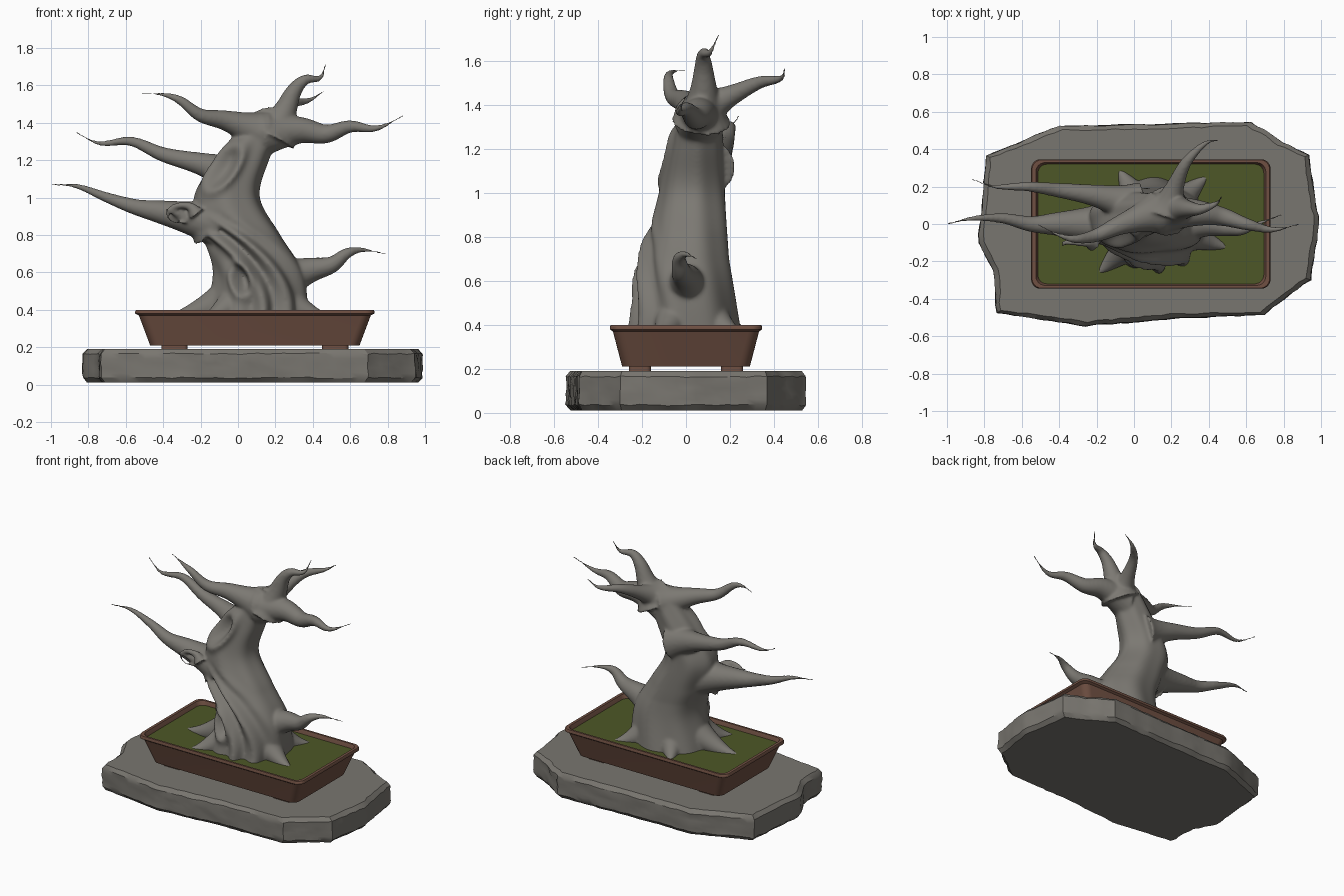
import bpy, bmesh, math, random
from mathutils import Vector

random.seed(4)
cube = bpy.data.objects.get("Cube")
if cube:
    bpy.data.objects.remove(cube)


def material(name, rgb):
    m = bpy.data.materials.new(name)
    m.use_nodes = True
    m.diffuse_color = (*rgb, 1)
    bsdf = next(n for n in m.node_tree.nodes if n.type == 'BSDF_PRINCIPLED')
    bsdf.inputs["Base Color"].default_value = (*rgb, 1)
    return m


BARK = material("grey bark", (.2, .19, .17))
STONE = material("grey stone", (.19, .18, .16))
CLAY = material("brown clay", (.16, .08, .055))
MOSS = material("green moss", (.075, .095, .02))


def add_rings(bm, rings):
    """Skin a stack of equal-sized rings and cap both ends."""
    loops = [[bm.verts.new(point) for point in ring] for ring in rings]
    for lower, upper in zip(loops, loops[1:]):
        for i in range(len(lower)):
            bm.faces.new((lower[i - 1], lower[i], upper[i], upper[i - 1]))
    bm.faces.new(loops[0][::-1])
    bm.faces.new(loops[-1])


def finish(name, bm, mat):
    bmesh.ops.recalc_face_normals(bm, faces=bm.faces)
    mesh = bpy.data.meshes.new(name)
    bm.to_mesh(mesh)
    bm.free()
    mesh.materials.append(mat)
    ob = bpy.data.objects.new(name, mesh)
    bpy.context.collection.objects.link(ob)
    bpy.ops.object.select_all(action='DESELECT')
    bpy.context.view_layer.objects.active = ob
    ob.select_set(True)
    bpy.ops.object.shade_smooth_by_angle(angle=math.radians(30))
    return ob


def loft(name, rings, mat):
    bm = bmesh.new()
    add_rings(bm, rings)
    return finish(name, bm, mat)


def spline(points, steps):
    """Smooth curve through the given points."""
    p = [Vector(q) for q in points]
    p = [p[0] * 2 - p[1]] + p + [p[-1] * 2 - p[-2]]
    out = []
    for a, b, c, d in zip(p, p[1:], p[2:], p[3:]):
        for s in range(steps):
            t = s / steps
            out.append(b + (c - a) * (t / 2) + (a * 2 - b * 5 + c * 4 - d) * (t * t / 2)
                       + (b * 3 - a - c * 3 + d) * (t ** 3 / 2))
    return out + [p[-2]]


def rounded_rect(cx, cy, half_x, half_y, radius, z, steps=6):
    ring = []
    for quarter, (sx, sy) in enumerate([(1, 1), (-1, 1), (-1, -1), (1, -1)]):
        for s in range(steps + 1):
            a = (quarter + s / steps) * math.pi / 2
            ring.append((cx + sx * (half_x - radius) + radius * math.cos(a),
                         cy + sy * (half_y - radius) + radius * math.sin(a), z))
    return ring


# Stone slab: rough outline with a chipped edge
outline = [Vector(p) for p in (
    (-.8, .37), (-.4, .53), (.63, .55), (.8, .44), (.94, .37), (1, 0), (.95, -.3),
    (.7, -.49), (.25, -.51), (-.26, -.55), (-.74, -.48), (-.76, -.25), (-.84, -.1))]
edge = []
for start, end in zip(outline, outline[1:] + outline[:1]):
    count = math.ceil((end - start).length / .05)
    edge += [start.lerp(end, i / count) * random.uniform(.99, 1) for i in range(count)]
LAYERS = 7
rings = []
for layer in range(LAYERS + 1):
    outer = layer in (0, LAYERS)
    ring = []
    for p in edge:
        q = p * (1 - ((.025 if outer else 0) + random.uniform(0, .008)) / p.length)
        wobble = 0 if outer else random.uniform(-.004, .004)
        ring.append((q.x, q.y, .01 + .18 * layer / LAYERS + wobble))
    rings.append(ring)
loft("stone_slab", rings, STONE)

# Pot with lip: each step is (outset, height)
POT_X = .09
profile = [(0, .21), (.06, .37), (.08, .38), (.08, .39), (.075, .4), (.055, .4),
           (.05, .39), (.04, .36)]
loft("pot", [rounded_rect(POT_X, 0, .56 + out, .29 + .7 * out, .05, z)
             for out, z in profile], CLAY)
loft("moss", [rounded_rect(POT_X, 0, .605, .32, .05, z) for z in (.36, .372)], MOSS)
for side, sx in (("right", -1), ("left", 1)):
    for end, sy in (("front", -1), ("back", 1)):
        loft(f"pot_foot_{end}_{side}",
             [rounded_rect(POT_X + sx * .43, sy * .21, .07, .05, .02, z) for z in (.18, .22)], CLAY)


def hollow(x, z, cx, cz, tilt, length, width):
    """Depth of an oval hollow with a raised lip."""
    u = (x - cx) * math.sin(tilt) + (z - cz) * math.cos(tilt)
    v = (x - cx) * math.cos(tilt) - (z - cz) * math.sin(tilt)
    e = math.hypot(u / length, v / width)
    return .04 * math.exp(-2 * e * e) - .03 * math.exp(-((e - 1) * 3) ** 2)


def carving(x, z):
    """Deadwood on the trunk front: curved strands and two hollows."""
    strand = x - .2 + 1.7 * (z - .4) ** 2
    low = max(0, min(1, (.95 - z) * 6))
    twist = .035 * math.cos(45 * strand) * math.exp(-(strand / .15) ** 2) * low
    return (twist + hollow(x, z, .02, .56, -.2, .09, .05)
            + hollow(x, z, -.07, 1.16, .6, .14, .06))


# Trunk: bent centre line, slimmer with height
tree = bmesh.new()
rings = []
SIDES = 96
for cx, z in spline([(.1, .34), (.11, .6), (.02, .8), (-.06, 1), (.02, 1.2), (.14, 1.4)], 16):
    cy = .1 * max(0, z - .7)
    ring = []
    for i in range(SIDES):
        a = math.tau * i / SIDES
        out = Vector((math.cos(a), math.sin(a), 0))
        flute = 1 + .025 * math.cos(7 * a + 5 * z)
        p = Vector((cx + (.335 - .16 * z) * flute * out.x, cy + (.3 - .15 * z) * flute * out.y, z))
        if out.y < 0:
            p -= out * carving(p.x, z) * min(1, -2 * out.y)
        ring.append(p)
    rings.append(ring)
add_rings(tree, rings)


def limb(radius, *points, steep=.5, sides=20):
    """Round limb; steep is the share of the radius lost right at its base."""
    path = spline(points, 9)
    last = len(path) - 1
    side = Vector((.3, .5, .8))
    rings = []
    for i, centre in enumerate(path):
        t = (path[min(i + 1, last)] - path[max(i - 1, 0)]).normalized()
        side = (side - t * side.dot(t)).normalized()
        other = t.cross(side)
        left = 1 - i / last
        r = max(.007, radius * ((1 - steep) * left + steep * left ** 9))
        rings.append([centre + (side * math.cos(a) + other * math.sin(a)) * r
                      for a in (math.tau * k / sides for k in range(sides))])
    add_rings(tree, rings)


# Branches on the right, from low to high
limb(.14, (-.1, 0, .86), (-.4, 0, .92), (-.55, 0, .95), (-.7, .03, 1), (-.86, .03, 1.06), (-1, 0, 1.07))
limb(.13, (0, .1, 1.12), (-.2, .15, 1.18), (-.4, .18, 1.23), (-.57, .2, 1.3), (-.74, .2, 1.29),
     (-.87, .24, 1.35))
limb(.12, (.12, .06, 1.35), (-.06, 0, 1.41), (-.2, -.06, 1.44), (-.31, -.08, 1.52), (-.4, -.06, 1.55),
     (-.52, 0, 1.56))
# Crown, back and left branches
limb(.14, (.18, .07, 1.32), (.25, .08, 1.46), (.3, .08, 1.57), (.36, .08, 1.63), (.44, .11, 1.64),
     (.47, .15, 1.72))
limb(.12, (.18, .08, 1.38), (.22, .2, 1.44), (.28, .33, 1.5), (.38, .43, 1.52), (.46, .45, 1.57))
limb(.12, (.14, .06, 1.34), (.33, .06, 1.36), (.47, .04, 1.34), (.6, 0, 1.38), (.74, -.03, 1.37),
     (.89, 0, 1.44), steep=.3)
limb(.15, (.2, 0, .55), (.38, 0, .61), (.5, -.02, .64), (.58, -.03, .7), (.66, 0, .72), (.79, .05, .7))

# Roots spreading from the trunk foot into the moss
for x, y in ((-.44, -.03), (.54, -.14), (-.22, -.29), (-.1, .32), (.42, .28)):
    steps = [k / 3 for k in range(4)]
    limb(.15, *[(.1 + (x - .1) * t, y * t, .35 + .22 * (1 - t) ** 2) for t in steps], steep=0)

# Broken knot beside the lowest branch: stub and lip
limb(.11, (-.18, -.02, .84), (-.3, -.07, .9), (-.39, -.12, .94))
limb(.05, *[(-.3 + .08 * math.cos(a), -.1, .91 + .05 * math.sin(a)) for a in range(6)])

tree_ob = finish("tree", tree, BARK)
remesh = tree_ob.modifiers.new("blend", 'REMESH')
remesh.mode = 'VOXEL'
remesh.voxel_size = .009
remesh.use_smooth_shade = True
soften = tree_ob.modifiers.new("soften", 'SMOOTH')
soften.factor = .5
soften.iterations = 10
